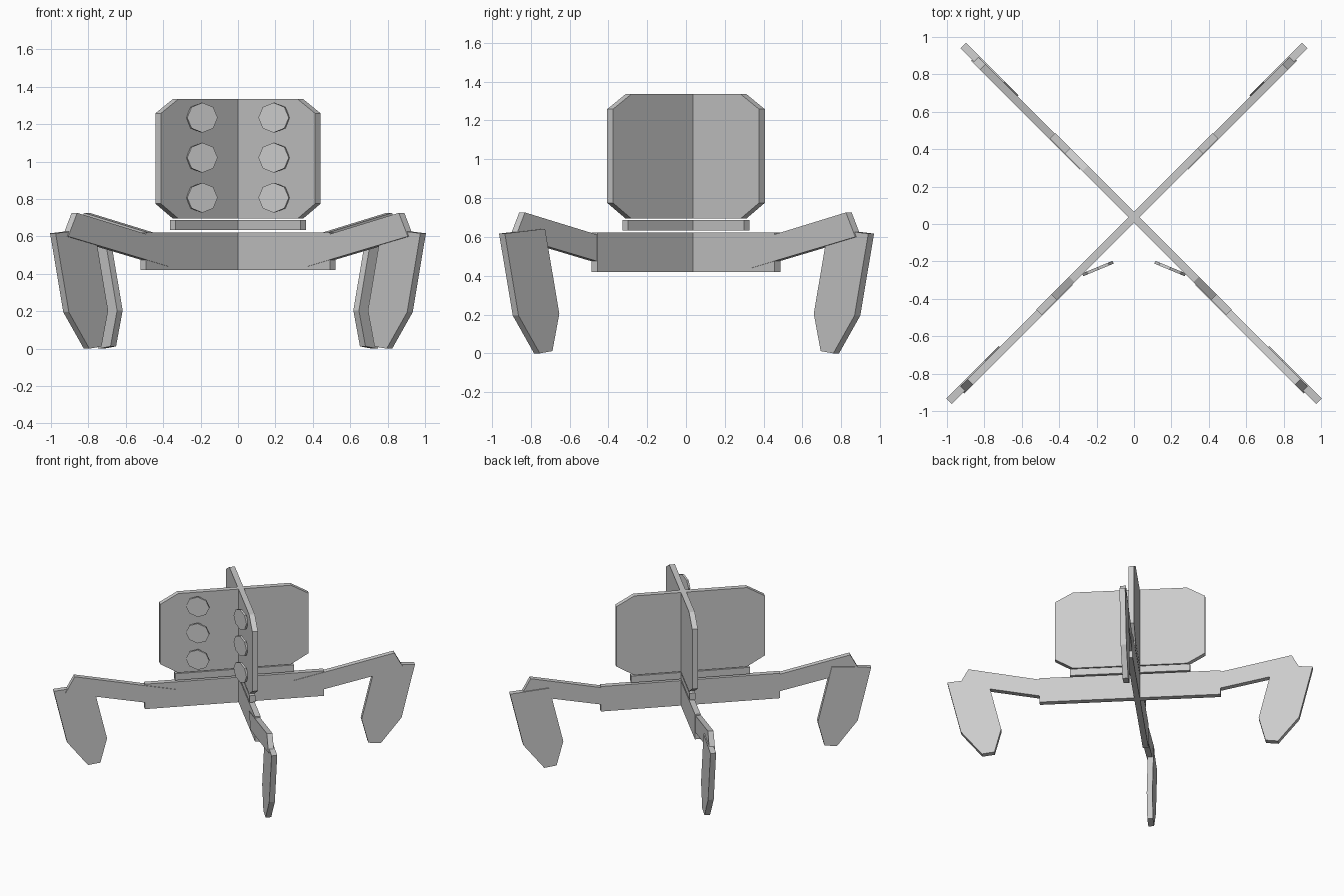
import bpy, bmesh, math
from mathutils import Vector

cube = bpy.data.objects.get("Cube")
if cube:
    bpy.data.objects.remove(cube)

THICK = 0.042     # thickness of the flat panels
LAYER = 0.004     # small step between overlapping limb panels
SHIFT = 0.036     # each cross panel is centred this far to its side

grey = bpy.data.materials.new("plain grey")
GREY = (0.6, 0.6, 0.6, 1)
grey.diffuse_color = GREY
grey.use_nodes = True
grey.node_tree.nodes["Principled BSDF"].inputs["Base Color"].default_value = GREY


def panel(name, outline, origin, along, thick=THICK, offset=0.0):
    """Extrude a (distance, height) outline standing upright along a direction."""
    along = Vector(along).normalized()
    normal = Vector((0, 0, 1)).cross(along)
    if normal.y < 0:
        normal = -normal
    bm = bmesh.new()
    start = Vector(origin) + normal * (offset - thick / 2)
    face = bm.faces.new([bm.verts.new(start + along * u + Vector((0, 0, z)))
                         for u, z in outline])
    out = bmesh.ops.extrude_face_region(bm, geom=[face])
    bmesh.ops.translate(bm, vec=normal * thick,
                        verts=[g for g in out["geom"] if isinstance(g, bmesh.types.BMVert)])
    bmesh.ops.recalc_face_normals(bm, faces=bm.faces)
    mesh = bpy.data.meshes.new(name)
    bm.to_mesh(mesh)
    bm.free()
    mesh.materials.append(grey)
    obj = bpy.data.objects.new(name, mesh)
    bpy.context.collection.objects.link(obj)
    return obj


def box(half, low, high):
    return [(-half, low), (half, low), (half, high), (-half, high)]


# Outlines as (distance from panel centre, height)
head = [(-0.42, 0.695), (0.42, 0.695), (0.553, 0.775), (0.553, 1.258),
        (0.42, 1.335), (-0.42, 1.335), (-0.553, 1.258), (-0.553, 0.775)]
upper_leg = [(0.50, 0.44), (1.258, 0.60), (1.19, 0.726), (0.436, 0.562)]
lower_leg = [(1.345, 0.617), (1.052, 0.642), (0.948, 0.204), (0.998, 0.012),
             (1.09, 0.0), (1.245, 0.195)]

for side, label in ((1, "left"), (-1, "right")):
    origin = (side * SHIFT, 0, 0)
    along = (side, -1, 0)

    # Crossed body panels
    panel("head_panel_" + label, head, origin, along)
    panel("neck_panel_" + label, box(0.442, 0.634, 0.688), origin, along)
    panel("body_panel_" + label, box(0.667, 0.42, 0.622), origin, along)

    # Legs at both ends of the panel
    for end in (1, -1):
        other = "right" if label == "left" else "left"
        where = "front_" + label if end == 1 else "back_" + other
        for part, outline, step in (("upper_leg", upper_leg, -LAYER),
                                    ("lower_leg", lower_leg, LAYER)):
            panel(where + "_" + part, [(end * u, z) for u, z in outline],
                  origin, along, offset=step)

    # Column of octagonal eyes, turned partly outwards
    turn = math.radians(22.5)
    for i, height in enumerate((0.807, 1.021, 1.235)):
        ring = [(0.088 * math.cos(k * math.pi / 4),
                 height + 0.08 * math.sin(k * math.pi / 4)) for k in range(8)]
        panel(f"eye_{label}_{i + 1}", ring, (side * 0.193, -0.238, 0),
              (side * math.cos(turn), -math.sin(turn), 0), thick=0.016)
